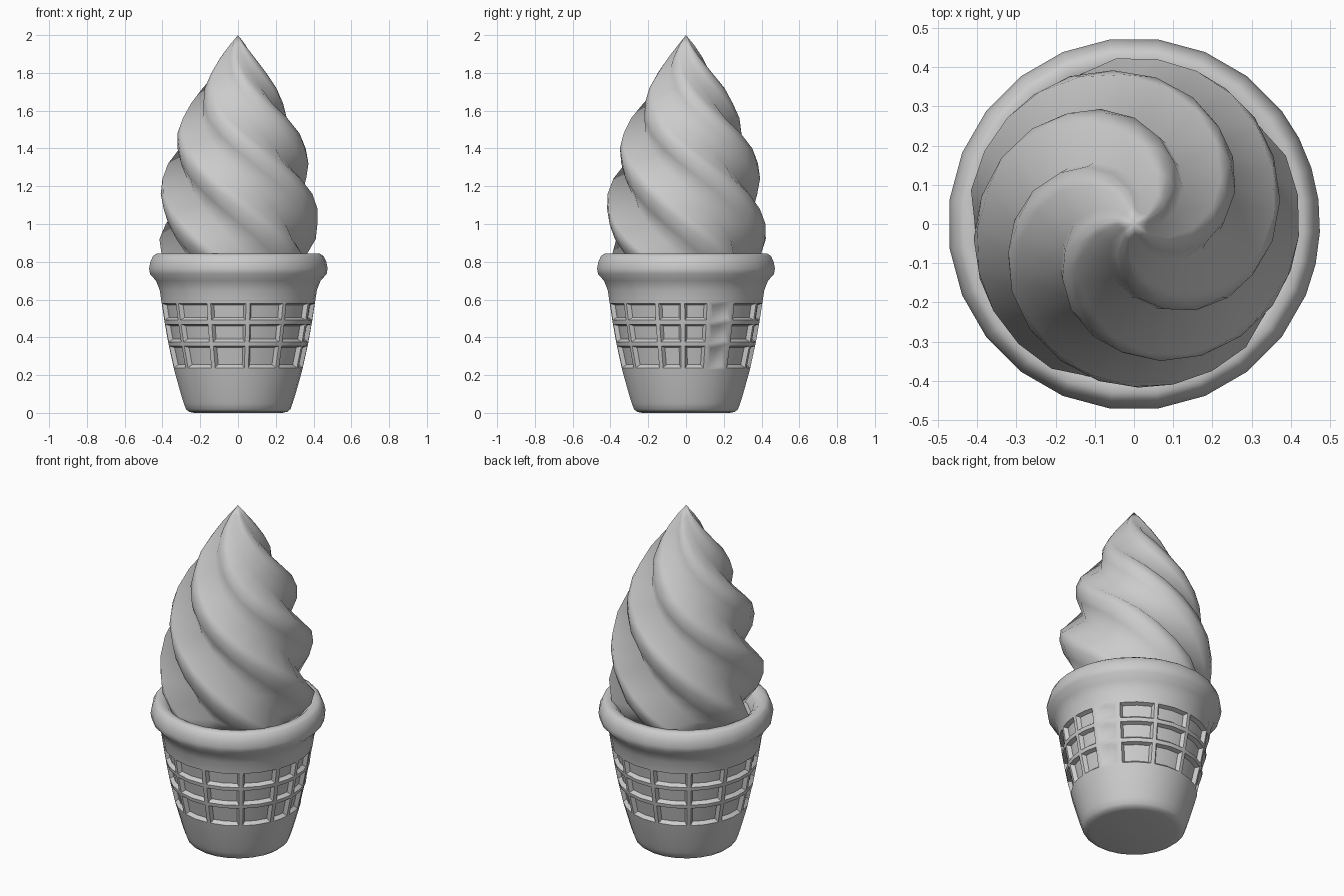
import bpy, bmesh
from math import radians, cos, sin

if "Cube" in bpy.data.objects:
    bpy.data.objects.remove(bpy.data.objects["Cube"])


def skin(bm, rings):
    """Join equal-length closed vertex rings with quads; returns rows of faces."""
    rows = []
    for a, b in zip(rings, rings[1:]):
        n = len(a)
        rows.append([bm.faces.new((a[i], a[(i + 1) % n], b[(i + 1) % n], b[i])) for i in range(n)])
    return rows


def finish(bm, name, angle):
    me = bpy.data.meshes.new(name)
    bm.normal_update()
    bm.to_mesh(me)
    bm.free()
    ob = bpy.data.objects.new(name, me)
    bpy.context.collection.objects.link(ob)
    bpy.ops.object.select_all(action='DESELECT')
    ob.select_set(True)
    bpy.context.view_layer.objects.active = ob
    bpy.ops.object.shade_smooth_by_angle(angle=radians(angle))
    return ob


# Wafer cup: ten wide and three narrow waffle columns, two segments each
angles = [37.5 + 15 * i for i in range(20)] + [337.5 + 10 * i for i in range(6)]
profile = [(.235, 0), (.262, .006), (.278, .02), (.289, .05), (.302, .09), (.341, .228),
           (.371, .364), (.392, .48), (.409, .59), (.418, .65), (.438, .70), (.47, .735),
           (.475, .765), (.468, .80), (.454, .83), (.435, .843), (.40, .838), (.37, .81),
           (.35, .76)]
bm = bmesh.new()
rings = [[bm.verts.new((r * cos(radians(a)), r * sin(radians(a)), z)) for a in angles]
         for r, z in profile]
rows = skin(bm, rings)
bm.faces.new(rings[0][::-1])
bm.faces.new(rings[-1])
bm.normal_update()

# Sunken waffle windows, three rows
for row in rows[5:8]:
    for c in range(0, 26, 2):
        pair = [row[c], row[c + 1]]
        depth = .008 if c == 24 else .022
        bmesh.ops.inset_region(bm, faces=pair, thickness=.011, use_even_offset=True)
        bm.normal_update()
        bmesh.ops.inset_region(bm, faces=pair, thickness=.012, depth=-depth, use_even_offset=True)
        bm.normal_update()
finish(bm, "wafer_cup", 45)

# Ice cream swirl: five twisted, blunt lobes with sharp valleys between them
lobe = [(0, .75), (.3, .92), (.5, .99), (.67, 1.0)]
envelope = [(.76, .38), (.84, .405), (.92, .425), (1.0, .425), (1.08, .422), (1.16, .415),
            (1.24, .40), (1.32, .382), (1.40, .36), (1.48, .332), (1.56, .295), (1.64, .25),
            (1.72, .205), (1.80, .15), (1.88, .095), (1.95, .042)]
bm = bmesh.new()
rings = []
for z, r in envelope:
    # the twist loosens towards the bottom
    twist = (205 if z > 1.19 else 178) * (1.19 - z)
    ring = []
    for k in range(5):
        for t, f in lobe:
            a = radians(twist + 72 * (k + t))
            ring.append(bm.verts.new((r * f * cos(a), r * f * sin(a), z)))
    rings.append(ring)
skin(bm, rings)
bm.faces.new(rings[0][::-1])
tip = bm.verts.new((0, 0, 2))
top = rings[-1]
for i in range(len(top)):
    bm.faces.new((top[i], top[(i + 1) % len(top)], tip))
finish(bm, "ice_cream_swirl", 75)
